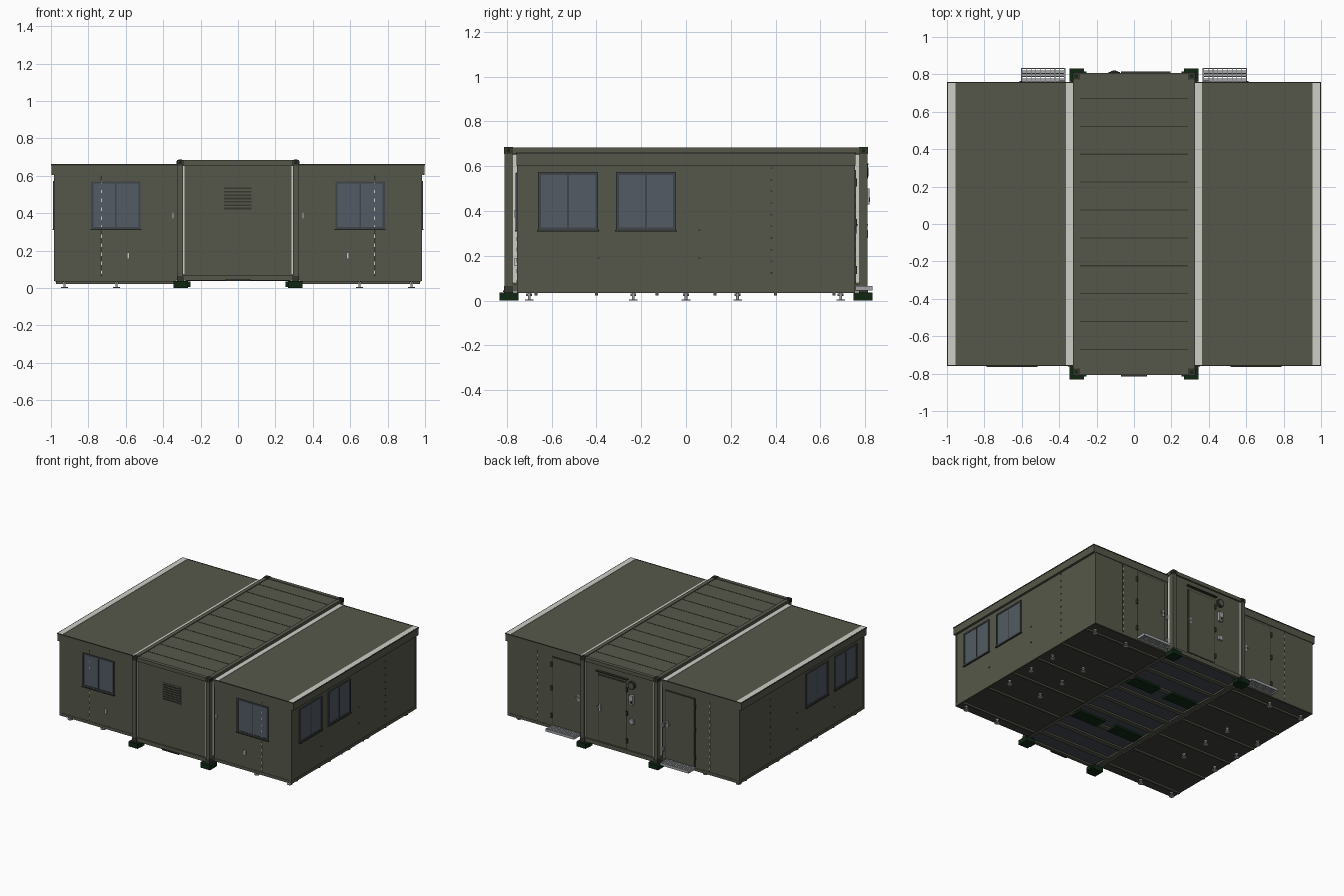
import bpy, bmesh, math
from mathutils import Matrix

if "Cube" in bpy.data.objects:
    bpy.data.objects.remove(bpy.data.objects["Cube"])


def colour(name, r, g, b):
    m = bpy.data.materials.new(name)
    m.diffuse_color = (r, g, b, 1)
    m.use_nodes = True
    m.node_tree.nodes["Principled BSDF"].inputs["Base Color"].default_value = m.diffuse_color
    return m


OLIVE = colour("olive paint", 0.092, 0.097, 0.068)
DARK = colour("dark olive trim", 0.035, 0.038, 0.028)
GREEN = colour("dark green", 0.005, 0.02, 0.007)
GLASS = colour("window glass", 0.085, 0.105, 0.125)
FRAME = colour("window frame", 0.05, 0.06, 0.07)
WHITE = colour("light seal", 0.62, 0.62, 0.58)
STEEL = colour("steel", 0.36, 0.37, 0.38)
UNDER = colour("underside", 0.05, 0.053, 0.042)
SLATE = colour("slate floor panel", 0.06, 0.07, 0.085)


def finish(name, bm, mat):
    me = bpy.data.meshes.new(name)
    bm.to_mesh(me)
    bm.free()
    me.materials.append(mat)
    ob = bpy.data.objects.new(name, me)
    bpy.context.collection.objects.link(ob)
    return ob


def part(name, mat, boxes, mx=False, my=False):
    """Axis boxes (x0, x1, y0, y1, z0, z1), optionally mirrored in x and y."""
    bm = bmesh.new()
    for x0, x1, y0, y1, z0, z1 in boxes:
        for sx in ((1, -1) if mx else (1,)):
            for sy in ((1, -1) if my else (1,)):
                loc = Matrix.Translation((sx * (x0 + x1) / 2, sy * (y0 + y1) / 2, (z0 + z1) / 2))
                size = Matrix.Diagonal((x1 - x0, y1 - y0, z1 - z0, 1))
                bmesh.ops.create_cube(bm, size=1, matrix=loc @ size)
    return finish(name, bm, mat)


def cylinders(name, mat, items, axis="Z", n=12):
    """Cylinders given as (x, y, z, radius, length)."""
    rot = {"Z": Matrix(), "Y": Matrix.Rotation(math.pi / 2, 4, "X")}[axis]
    bm = bmesh.new()
    for x, y, z, r, h in items:
        bmesh.ops.create_cone(bm, cap_ends=True, segments=n, radius1=r, radius2=r, depth=h,
                              matrix=Matrix.Translation((x, y, z)) @ rot)
    return finish(name, bm, mat)


# Central container: body, corner posts, rails
part("container_body", OLIVE, [(-.318, .318, -.797, .797, .06, .678)])
part("container_posts", OLIVE, [(.296, .325, .772, .81, .04, .68)], True, True)
part("container_end_rails", OLIVE, [(-.296, .296, .78, .808, .655, .683),
                                    (-.296, .296, .78, .806, .04, .07)], my=True)
part("container_side_rails", OLIVE, [(.295, .325, -.78, .78, .655, .683),
                                     (.295, .325, -.78, .78, .04, .075)], mx=True)
part("corner_castings", DARK, [(.29, .327, .772, .812, .655, .685),
                               (.29, .327, .772, .812, .035, .065)], True, True)
part("casting_slots", GREEN, [(.300, .317, .784, .800, .684, .686),
                              (.302, .315, .811, .813, .662, .678),
                              (.326, .328, .785, .799, .662, .678)], True, True)
part("roof_ribs", DARK, [(-.29, .29, y - .003, y + .003, .676, .6795)
                         for y in [-.67 + i * .149 for i in range(10)]])
part("container_feet", GREEN, [(.267, .345, .748, .832, .0, .036),
                               (.255, .27, .765, .815, .006, .034)], True, True)

# Light seals between container and wings
part("end_seals", WHITE, [(.285, .295, .795, .80, .075, .652),
                          (.317, .323, .752, .773, .08, .65)], True, True)
part("roof_seals", WHITE, [(.327, .364, -.755, .755, .655, .6625),
                           (.955, .994, -.755, .755, .655, .6625)], True)

# Wings: walls, roofs, fascia edges
part("wing_walls", OLIVE, [(.326, .98, -.752, .752, .042, .61)], True)
part("wing_base_rail", OLIVE, [(.328, .983, -.755, .755, .037, .058)], True)
part("wing_roofs", OLIVE, [(.326, .998, -.757, .757, .603, .66)], True)
part("roof_edge_trim", DARK, [(.326, 1.0, .754, .759, .655, .662),
                              (.994, 1.0, -.757, .757, .655, .662)], True, True)
part("wing_fold_lines", DARK, [(.726, .734, .750, .754, .06, .60)], True, True)
part("fold_hinges", WHITE, [(.727, .733, .752, .756, .075 + i * .048, .093 + i * .048)
                            for i in range(11)], True, True)
part("wall_corner_trim", OLIVE, [(.965, .983, .74, .755, .058, .603)], True, True)


# Windows: frame plate, two panes and a mullion
def window(name, u0, u1, z0, z1, side):
    b, mid = .012, (u0 + u1) / 2

    def place(a0, a1, c0, c1, d):
        if side:
            return (.976, .98 + d, a0, a1, c0, c1)
        return (a0, a1, -.752 - d, -.748, c0, c1)
    part(name + "_frame", FRAME, [place(u0, u1, z0, z0 + b, .008), place(u0, u1, z1 - b, z1, .008),
                                  place(u0, u0 + b, z0, z1, .008), place(u1 - b, u1, z0, z1, .008),
                                  place(mid - .004, mid + .004, z0, z1, .006)], True)
    part(name + "_glass", GLASS, [place(u0 + .002, u1 - .002, z0 + .002, z1 - .002, .004)], True)
    part(name + "_sill", DARK, [place(u0 - .004, u1 + .004, z0 - .006, z0, .012)], True)


window("front_window", .52, .785, .315, .57, False)
window("side_window_a", -.66, -.392, .315, .573, True)
window("side_window_b", -.312, -.045, .315, .573, True)

# Front vent with louvres, front fittings
part("vent_panel", OLIVE, [(-.078, .075, -.80, -.795, .415, .548)])
part("vent_slats", DARK, [(-.074, .071, -.804, -.798, .42 + i * .018, .429 + i * .018)
                          for i in range(7)])
part("front_fittings", WHITE, [(.342, .354, -.765, -.75, .37, .405),
                               (.58, .593, -.765, -.75, .155, .19)], True)
part("front_bottom_lock", DARK, [(-.07, .07, -.816, -.80, .038, .046)])

# Wall bolts on the sides
part("side_bolts", DARK, [(.978, .984, .378, .385, .12 + i * .052, .127 + i * .052) for i in range(10)]
     + [(.978, .984, y - .004, y + .004, z, z + .007)
        for y in (-.39, .06) for z in (.185, .31)], True)


# Back doors: dark surround, leaf and handle
def door(name, x0, x1, z0, z1, y, hx, mirror):
    part(name + "_surround", DARK, [(x0, x1, y - .01, y + .003, z0, z1)], mirror)
    part(name + "_leaf", OLIVE, [(x0 + .006, x1 - .006, y - .01, y + .007, z0 + .006, z1 - .006)], mirror)
    part(name + "_handle", STEEL, [(hx - .007, hx + .007, y, y + .012, .31, .36),
                                   (hx - .005, hx + .025, y + .01, y + .016, .335, .343)], mirror)
    hinge = x1 if abs(hx - x0) < abs(hx - x1) else x0
    part(name + "_hinges", DARK, [(hinge - .006, hinge + .006, y, y + .012, z, z + .035)
                                  for z in (.12, .33, .51)], mirror)


door("wing_door", .352, .605, .065, .59, .752, .375, True)
door("container_door", -.06, .185, .075, .585, .797, .165, False)
part("door_canopy", DARK, [(-.07, .195, .79, .815, .605, .613)])

# Back panel fittings beside the container door
cylinders("round_fan_cover", DARK, [(-.105, .80, .575, .03, .024)], "Y", 24)
cylinders("round_fan_cap", OLIVE, [(-.105, .806, .575, .02, .018)], "Y", 24)
part("service_boxes", STEEL, [(-.122, -.088, .79, .818, .43, .50), (-.122, -.088, .79, .812, .28, .315)])
part("service_box_doors", DARK, [(-.115, -.095, .815, .82, .44, .46)])
part("back_wing_fittings", STEEL, [(.334, .346, .75, .764, .30, .335),
                                   (.334, .346, .75, .764, .12, .15)], True)

# Grated steps under the wing doors
part("step_frames", STEEL, [(.365, .605, .757, .762, .045, .065), (.365, .605, .828, .833, .045, .065),
                            (.365, .37, .757, .833, .045, .065), (.60, .605, .757, .833, .045, .065)], True)
part("step_gratings", STEEL, [(.365, .605, .760 + i * .0085, .7645 + i * .0085, .052, .064) for i in range(9)]
     + [(.37 + i * .0255, .373 + i * .0255, .757, .833, .05, .062) for i in range(10)], True)

# Underside: wing floors with beams, container floor with cross members
part("wing_floor", UNDER, [(.33, .978, -.75, .75, .034, .04)], True)
part("wing_floor_beams", OLIVE, [(.34, .972, y - .007, y + .007, .022, .036)
                                 for y in (-.67, -.4, -.13, .13, .4, .66)], True)
part("container_floor", SLATE, [(-.296, .296, -.78, .78, .052, .062)])
part("floor_cross_members", OLIVE, [(-.296, .296, y - .018, y + .018, .04, .056)
                                    for y in [-.65 + i * .1625 for i in range(9)]])
part("lifting_pockets", GREEN, [(.05, .28, .25, .345, .037, .058)], True, True)

# Levelling jacks
spots = [(sx * x, y) for sx in (1, -1) for x in (.65, .928) for y in (-.7, -.235, 0, .23, .69)]
cylinders("jack_stems", STEEL, [(x, y, .02, .006, .036) for x, y in spots])
cylinders("jack_pads", STEEL, [(x, y, .003, .019, .006) for x, y in spots], n=16)
cylinders("jack_nuts", STEEL, [(x, y, .026, .013, .01) for x, y in spots], n=6)
